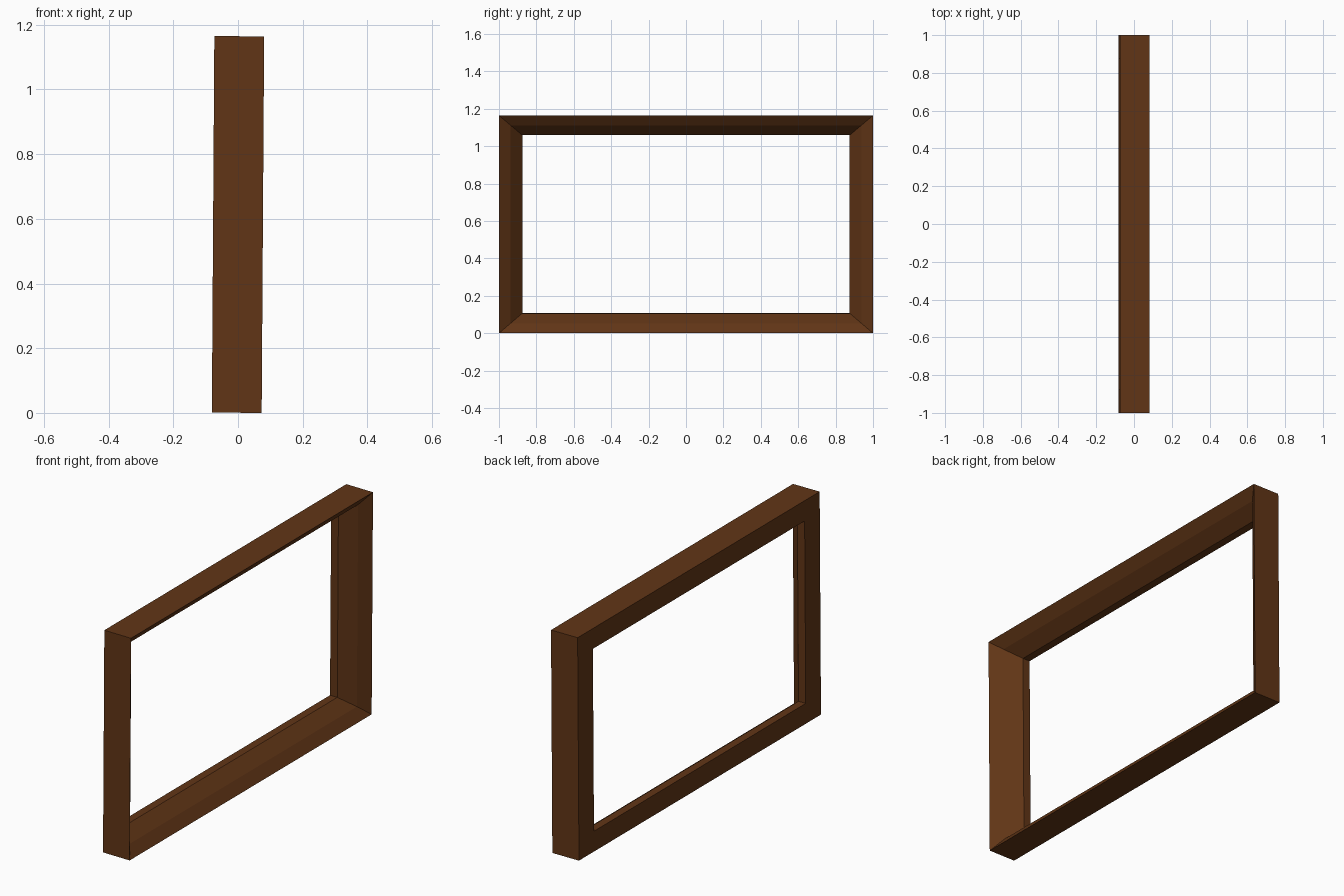
import bpy, bmesh
from mathutils import Matrix

if "Cube" in bpy.data.objects:
    bpy.data.objects.remove(bpy.data.objects["Cube"])

HALF_W, HALF_H = 1.0, 0.582      # outer half width (y) and half height (z)
BORDER_W, BORDER_H = 0.125, 0.106  # width of the moulding on the sides / top and bottom
LEAN = 0.0066                    # very slight tilt about y

# moulding section: (fraction of border inward, depth x)
profile = [(0, -0.077), (0, 0.077), (0.5, 0.035), (1, -0.035), (1, -0.077)]

bm = bmesh.new()
rings = []
for t, x in profile:
    w, h = HALF_W - t * BORDER_W, HALF_H - t * BORDER_H
    rings.append([bm.verts.new((x, sy * w, sz * h))
                  for sy, sz in ((-1, -1), (1, -1), (1, 1), (-1, 1))])

# mitred frame: sweep the closed section around the four corners
for i, a in enumerate(rings):
    b = rings[(i + 1) % len(rings)]
    for k in range(4):
        n = (k + 1) % 4
        bm.faces.new((a[k], a[n], b[n], b[k]))
bmesh.ops.recalc_face_normals(bm, faces=bm.faces)

# lean and stand on the ground
bm.transform(Matrix.Rotation(LEAN, 4, 'Y'))
low = min(v.co.z for v in bm.verts)
bm.transform(Matrix.Translation((0, 0, -low)))

mesh = bpy.data.meshes.new("picture_frame")
bm.to_mesh(mesh)
bm.free()
frame = bpy.data.objects.new("picture_frame", mesh)
bpy.context.collection.objects.link(frame)

# dark brown wood
wood = bpy.data.materials.new("brown_wood")
wood.diffuse_color = (0.12, 0.036, 0.008, 1)
wood.use_nodes = True
wood.node_tree.nodes["Principled BSDF"].inputs["Base Color"].default_value = wood.diffuse_color
mesh.materials.append(wood)
